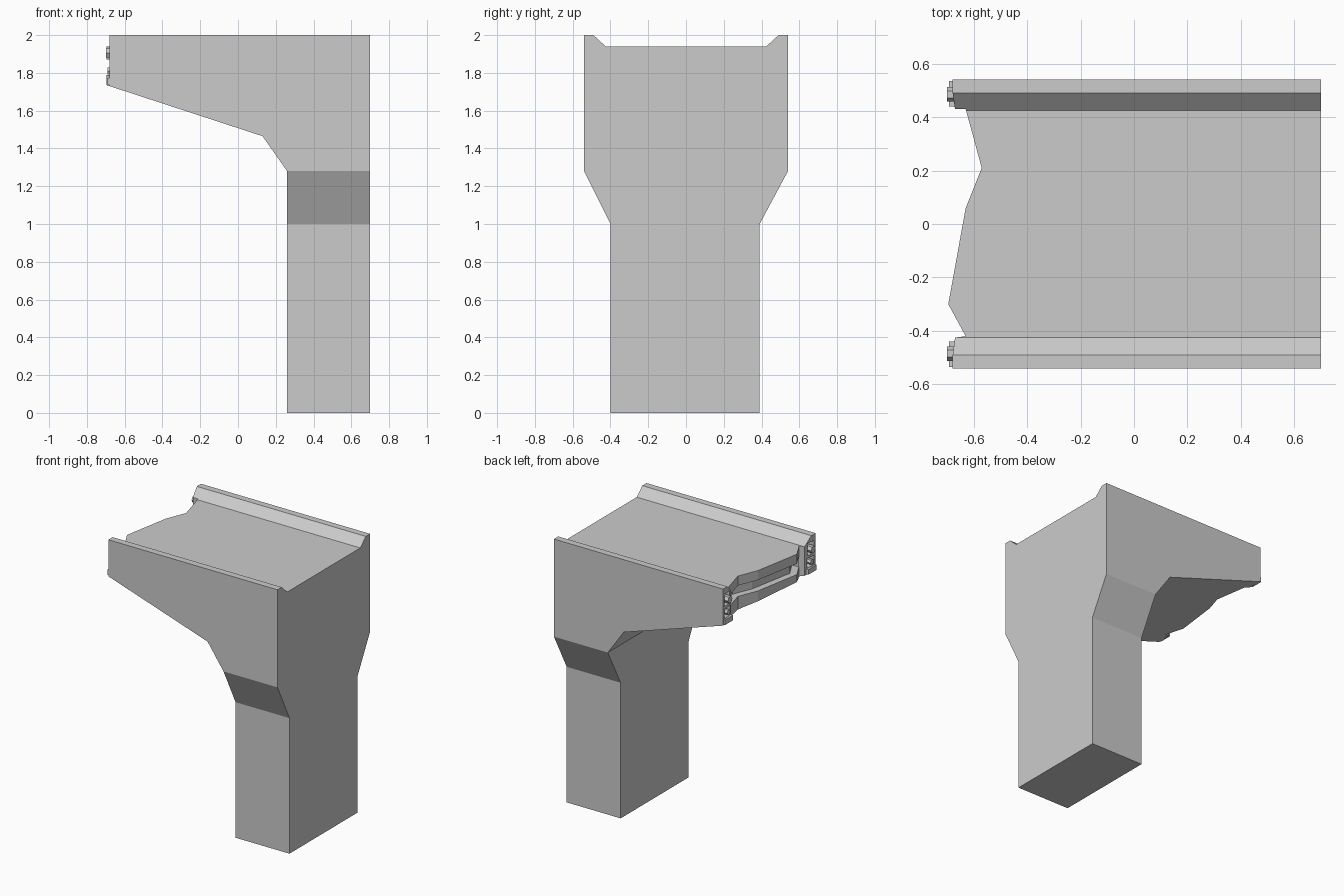
import bpy, bmesh, math
from mathutils import Vector

if "Cube" in bpy.data.objects:
    bpy.data.objects.remove(bpy.data.objects["Cube"])


def prism(name, pts, axis, lo, hi):
    """Extrude a 2D outline along an axis; pts use the two other axes in order."""
    def place(p, d):
        c = list(p)
        c.insert(axis, d)
        return Vector(c)
    bm = bmesh.new()
    a = [bm.verts.new(place(p, lo)) for p in pts]
    b = [bm.verts.new(place(p, hi)) for p in pts]
    bm.faces.new(a)
    bm.faces.new(b)
    for i in range(len(pts)):
        j = (i + 1) % len(pts)
        bm.faces.new((a[i], a[j], b[j], b[i]))
    bmesh.ops.recalc_face_normals(bm, faces=bm.faces)
    mesh = bpy.data.meshes.new(name)
    bm.to_mesh(mesh)
    bm.free()
    ob = bpy.data.objects.new(name, mesh)
    bpy.context.collection.objects.link(ob)
    return ob


def rect(a0, a1, b0, b1):
    return [(a0, b0), (a1, b0), (a1, b1), (a0, b1)]


def combine(target, cutter, op):
    cutter.hide_render = True
    mod = target.modifiers.new("shape", 'BOOLEAN')
    mod.operation, mod.solver, mod.object = op, 'EXACT', cutter
    bpy.context.view_layer.objects.active = target
    bpy.ops.object.modifier_apply(modifier=mod.name)
    bpy.data.objects.remove(cutter)


# Pier and cantilevered deck: side outline intersected with end outline
bridge = prism("bridge_pier_and_deck", [
    (.26, 0), (.70, 0), (.70, 2), (-.9, 2), (-.9, 1.802), (.13, 1.465), (.26, 1.28)],
    1, -.8, .8)
end_outline = prism("end_outline", [
    (-.40, 0), (.39, 0), (.39, 1), (.54, 1.28), (.54, 2), (.49, 2), (.425, 1.94),
    (-.425, 1.94), (-.49, 2), (-.54, 2), (-.54, 1.28), (-.40, 1)], 0, -1.2, 1.2)
combine(bridge, end_outline, 'INTERSECT')

# Jagged broken end, in plan
jagged = [(-.63, .43), (-.57, .21), (-.63, .06), (-.695, -.30), (-.63, -.42)]
break_cut = prism("break_cutter",
                  [(-1.2, .7), (-.68, .7), (-.68, .5), (-.67, .43)] + jagged +
                  [(-.67, -.425), (-.68, -.5), (-.68, -.7), (-1.2, -.7)], 2, 1, 2.5)
combine(bridge, break_cut, 'DIFFERENCE')

# Recess between upper and lower slab
recess = prism("slab_recess_cutter",
               [(-1.2, .415)] + [(x + .05, y * .965) for x, y in jagged] + [(-1.2, -.405)],
               2, 1.79, 1.87)
combine(bridge, recess, 'DIFFERENCE')

# Hollow beam ends with exposed bars and a lower lip on both sides
for side, label in ((1, "left"), (-1, "right")):
    for outline in (rect(.455, .52, 1.865, 1.955), rect(.45, .52, 1.775, 1.845)):
        cut = prism("hollow_cutter", [(side * y, z) for y, z in outline], 0, -.9, -.63)
        combine(bridge, cut, 'DIFFERENCE')
    for i, (z, r, tip) in enumerate(((1.905, .027, -.70), (1.81, .02, -.69))):
        ring = [(side * .485 + r * math.cos(k * math.pi / 3), z + r * math.sin(k * math.pi / 3))
                for k in range(6)]
        prism(f"{label}_reinforcing_bar_{i + 1}", ring, 0, tip, -.62)
    prism(f"{label}_beam_lip", rect(*sorted((side * .44, side * .535)), 1.735, 1.772),
          0, -.692, -.66)
